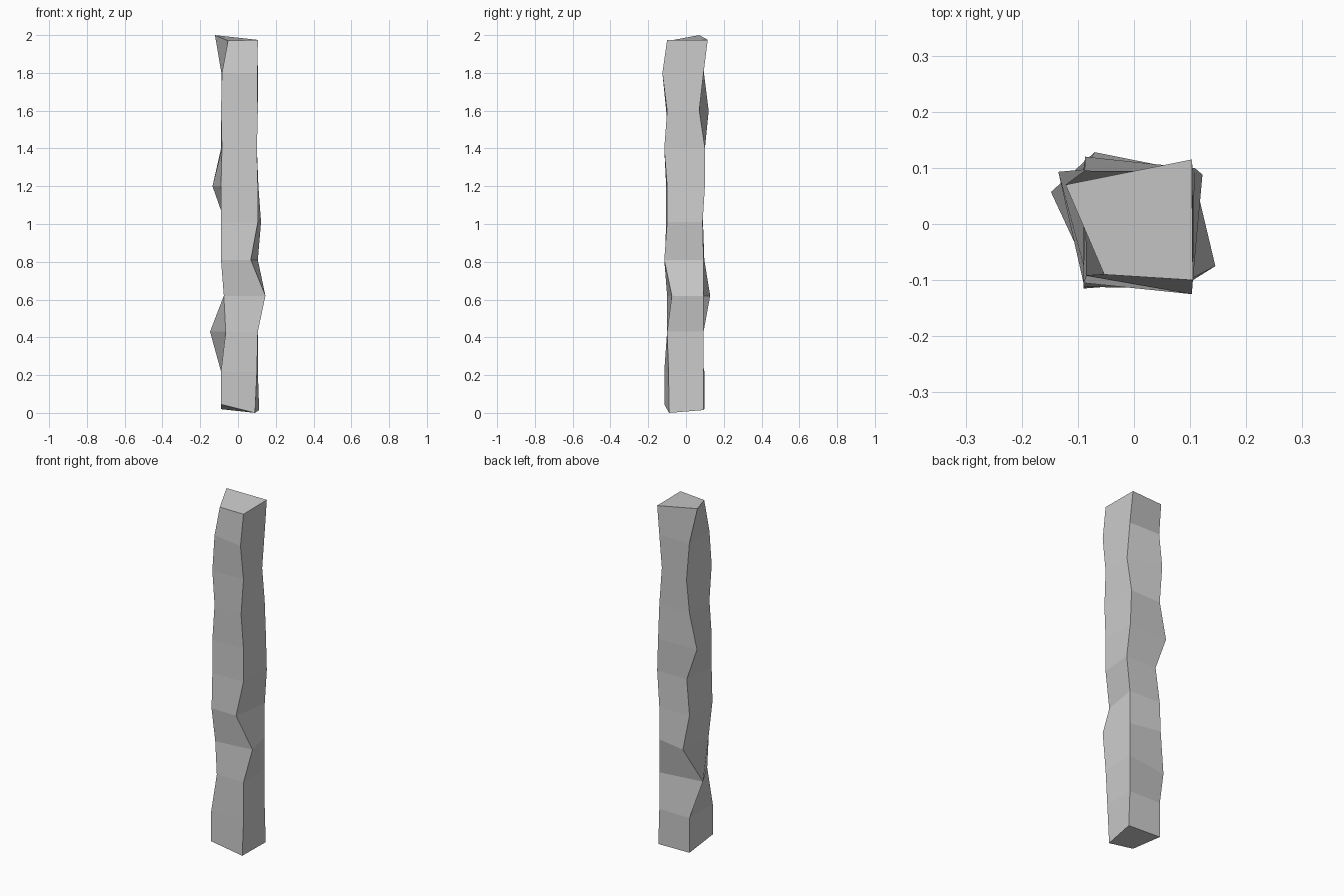
import bpy

# Ring heights; the two ends are cut at a slight slant (one height per corner)
levels = [[0.045, 0.0, 0.015, 0.02]]
levels += [[z] * 4 for z in (0.22, 0.43, 0.62, 0.81, 1.01, 1.2, 1.4, 1.6, 1.8)]
levels += [[1.97, 1.975, 1.975, 2.0]]

# Default corner positions: front left, front right, back right, back left
base = [(-0.09, -0.105), (0.105, -0.10), (0.105, 0.093), (-0.09, 0.097)]

# Hewn dents and bumps: (ring, corner) -> position
dents = {
    (0, 0): (-0.09, -0.115), (1, 0): (-0.09, -0.115), (2, 0): (-0.065, -0.10),
    (3, 0): (-0.075, -0.10), (4, 0): (-0.09, -0.112), (7, 0): (-0.085, -0.092),
    (9, 0): (-0.085, -0.092), (10, 0): (-0.053, -0.09),
    (0, 1): (0.09, -0.09), (1, 1): (0.10, -0.092), (3, 1): (0.145, -0.075),
    (4, 1): (0.068, -0.115), (7, 1): (0.10, -0.115), (9, 1): (0.103, -0.125),
    (0, 2): (0.112, 0.092), (5, 2): (0.122, 0.088), (6, 2): (0.108, 0.10),
    (7, 2): (0.10, 0.10), (8, 2): (0.105, 0.07), (10, 2): (0.103, 0.115),
    (2, 3): (-0.148, 0.057), (3, 3): (-0.07, 0.128), (5, 3): (-0.068, 0.09),
    (6, 3): (-0.135, 0.093), (8, 3): (-0.087, 0.12), (9, 3): (-0.088, 0.095),
    (10, 3): (-0.122, 0.07),
}

verts = [(*dents.get((i, c), base[c]), z)
         for i, ring in enumerate(levels) for c, z in enumerate(ring)]

# Four-sided skin between rings, plus end caps
faces = [(4 * i + c, 4 * i + (c + 1) % 4, 4 * i + 4 + (c + 1) % 4, 4 * i + 4 + c)
         for i in range(len(levels) - 1) for c in range(4)]
n = len(verts)
faces += [(3, 2, 1, 0), (n - 4, n - 3, n - 2, n - 1)]

mesh = bpy.data.meshes.new("rough_post")
mesh.from_pydata(verts, [], faces)
mesh.update()
post = bpy.data.objects.new("rough_post", mesh)
bpy.context.collection.objects.link(post)
